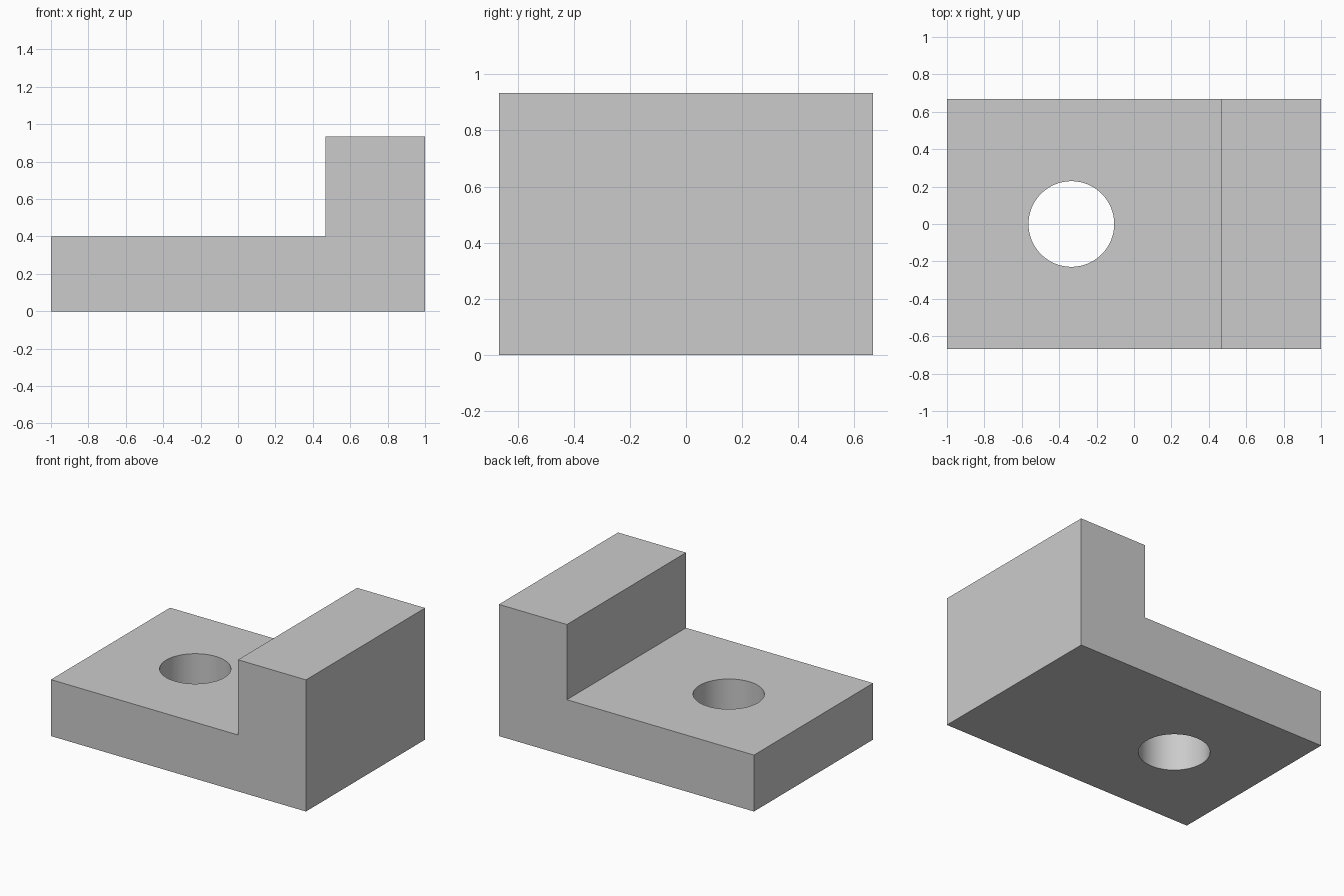
import bpy
import bmesh

cube = bpy.data.objects.get("Cube")
if cube:
    bpy.data.objects.remove(cube, do_unlink=True)

# Single plain grey
grey = bpy.data.materials.new("plain_grey")
grey.use_nodes = True
colour = (0.6, 0.6, 0.6, 1)
grey.diffuse_color = colour
grey.node_tree.nodes["Principled BSDF"].inputs["Base Color"].default_value = colour

HALF_DEPTH = 0.667
BASE_TOP = 0.4
WALL_TOP = 0.933
WALL_X = 0.467
HOLE_X = -0.335
HOLE_RADIUS = 0.229

# L-shaped bracket: side profile extruded along the depth
profile = [(-1, 0), (1, 0), (1, WALL_TOP), (WALL_X, WALL_TOP),
           (WALL_X, BASE_TOP), (-1, BASE_TOP)]
bm = bmesh.new()
face = bm.faces.new([bm.verts.new((x, -HALF_DEPTH, z)) for x, z in profile])
extruded = bmesh.ops.extrude_face_region(bm, geom=[face], use_keep_orig=True)
moved = [g for g in extruded["geom"] if isinstance(g, bmesh.types.BMVert)]
bmesh.ops.translate(bm, verts=moved, vec=(0, 2 * HALF_DEPTH, 0))
bmesh.ops.recalc_face_normals(bm, faces=bm.faces)
mesh = bpy.data.meshes.new("bracket")
bm.to_mesh(mesh)
bm.free()
mesh.materials.append(grey)
bracket = bpy.data.objects.new("bracket", mesh)
bpy.context.collection.objects.link(bracket)

# Round bolt hole through the base plate
bpy.ops.mesh.primitive_cylinder_add(vertices=96, radius=HOLE_RADIUS, depth=1.2,
                                    location=(HOLE_X, 0, BASE_TOP / 2))
cutter = bpy.context.object
cutter.name = "hole_cutter"
cutter.data.materials.append(grey)
cutter.hide_render = True

hole = bracket.modifiers.new("bolt_hole", "BOOLEAN")
hole.operation = "DIFFERENCE"
hole.solver = "EXACT"
hole.object = cutter

bpy.ops.object.select_all(action="DESELECT")
bracket.select_set(True)
bpy.context.view_layer.objects.active = bracket
bpy.ops.object.modifier_apply(modifier=hole.name)
bpy.data.objects.remove(cutter, do_unlink=True)

# Smooth hole wall, crisp outer edges
bpy.ops.object.shade_smooth_by_angle(angle=0.5)
